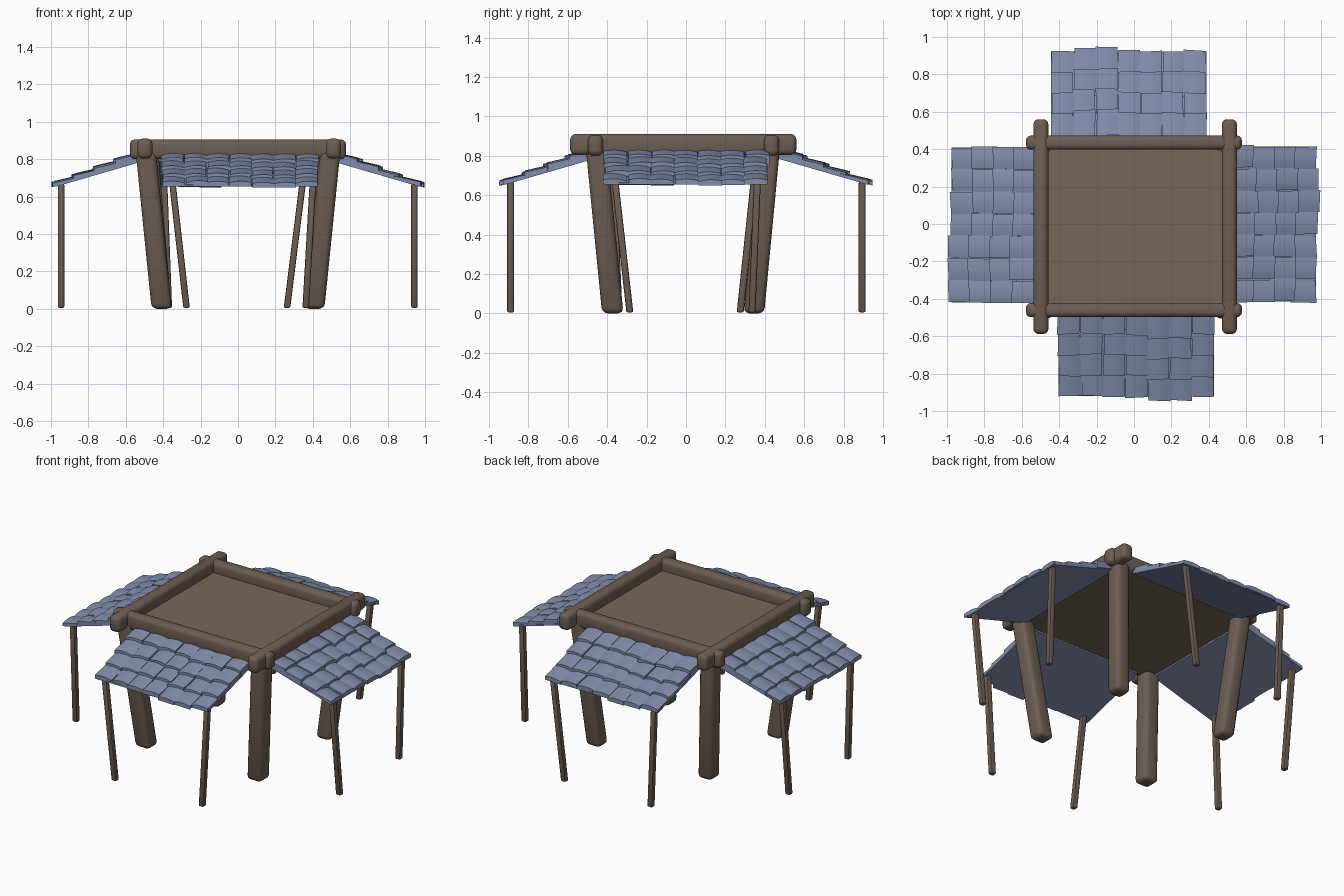
import bpy, bmesh, random
from mathutils import Vector

if "Cube" in bpy.data.objects:
    bpy.data.objects.remove(bpy.data.objects["Cube"])

random.seed(4)


def material(name, rgb):
    m = bpy.data.materials.new(name)
    m.diffuse_color = (*rgb, 1)
    m.use_nodes = True
    m.node_tree.nodes["Principled BSDF"].inputs["Base Color"].default_value = m.diffuse_color
    return m


WOOD = material("dark_wood", (0.15, 0.11, 0.085))
PLANK = material("deck_wood", (0.18, 0.137, 0.096))
TILE = material("blue_tile", (0.22, 0.265, 0.40))


def finish(name, bm, mat):
    bmesh.ops.recalc_face_normals(bm, faces=bm.faces[:])
    me = bpy.data.meshes.new(name)
    bm.to_mesh(me)
    bm.free()
    me.materials.append(mat)
    ob = bpy.data.objects.new(name, me)
    bpy.context.collection.objects.link(ob)
    bpy.ops.object.select_all(action='DESELECT')
    ob.select_set(True)
    bpy.context.view_layer.objects.active = ob
    bpy.ops.object.shade_smooth_by_angle(angle=0.6)
    return ob


def loft(bm, ring_a, ring_b):
    """Closed solid between two matching rings."""
    a = [bm.verts.new(p) for p in ring_a]
    b = [bm.verts.new(p) for p in ring_b]
    n = len(a)
    bm.faces.new(a)
    bm.faces.new(b[::-1])
    for i in range(n):
        j = (i + 1) % n
        bm.faces.new((a[i], b[i], b[j], a[j]))


def timber(name, a, b, side, up, bevel, mat=WOOD, segments=3):
    """Rounded post or beam from a to b; side and up are half widths."""
    a, b, side, up = map(Vector, (a, b, side, up))
    corners = [-side - up, side - up, side + up, -side + up]
    bm = bmesh.new()
    loft(bm, [a + c for c in corners], [b + c for c in corners])
    if bevel:
        bmesh.ops.bevel(bm, geom=bm.edges[:], offset=bevel, segments=segments,
                        profile=0.5, affect='EDGES', clamp_overlap=True)
    return finish(name, bm, mat)


# Crossed top frame
for name, y in (("front_beam", -0.46), ("back_beam", 0.435)):
    timber(name, (-0.578, y, 0.853), (0.577, y, 0.853),
           (0, 0.038, 0), (0, 0, 0.053), 0.026)
for name, x in (("left_beam", -0.498), ("right_beam", 0.51)):
    timber(name, (x, -0.588, 0.857), (x, 0.56, 0.857),
           (0.04, 0, 0), (0, 0, 0.053), 0.026)

# Thick deck slab inside the frame
timber("deck", (-0.5, -0.012, 0.818), (0.51, -0.012, 0.818),
       (0, 0.45, 0), (0, 0, 0.018), 0, PLANK)

# Splayed corner legs
for s, side in ((-1, "left"), (1, "right")):
    timber("front_leg_" + side, (s * 0.408, -0.372, 0), (s * 0.493, -0.455, 0.84),
           (0.054, 0, 0), (0, 0.054, 0), 0.028)
    timber("back_leg_" + side, (s * 0.408, 0.345, 0), (s * 0.478, 0.425, 0.84),
           (0.052, 0, 0), (0, 0.052, 0), 0.028)

# Roof directions: maps across (u), outward (r) and height to world space
SIDES = {
    "right": lambda u, r, z: Vector((r, u, z)),
    "left": lambda u, r, z: Vector((-r, u, z)),
    "front": lambda u, r, z: Vector((u, -r, z)),
    "back": lambda u, r, z: Vector((u, r, z)),
}
SLOPE = 0.29
COLS, ROWS = 7, 4


def roof(name, eave, centre, slip, props):
    to = SIDES[name]
    half = 0.415
    w = 2 * half / COLS
    inner = eave - 0.475

    def height(r):
        return 0.652 + (eave - r) * SLOPE

    # Flat backing board
    bm = bmesh.new()

    def board_ring(r):
        z = height(r)
        return [to(centre + u, r, z + d) for u, d in
                ((-half, 0), (half, 0), (half, 0.01), (-half, 0.01))]
    loft(bm, board_ring(inner), board_ring(eave - 0.003))
    finish(name + "_roof_board", bm, TILE)

    # Overlapping arched tiles, four courses, bedded down on the board
    bm = bmesh.new()
    for row in range(ROWS):
        for col in range(COLS):
            outer = eave - row * 0.111 + slip[col] + random.uniform(-0.004, 0.004)
            top_r = max(outer - 0.14, inner)
            mid = centre - half + (col + 0.5) * w + random.uniform(-0.005, 0.005)
            lift = 0.003 + row * 0.0095 + random.uniform(0, 0.004)
            skew = random.uniform(-0.004, 0.004)
            tilt = random.uniform(-0.003, 0.003)

            def ring(r, shift, drop):
                pts = []
                for t in (-1, -0.5, 0, 0.5, 1):
                    z = height(r) + lift + 0.018 - drop + 0.008 * (1 - t * t) + tilt * t
                    pts.append(to(mid + shift + t * w * 0.5, r + skew * t, z))
                for t in (1, -1):
                    pts.append(to(mid + shift + t * w * 0.5, r + skew * t,
                                  height(r) + 0.003))
                return pts
            loft(bm, ring(top_r, 0, 0.008), ring(outer, skew, 0))
    finish(name + "_roof_tiles", bm, TILE)

    # Two thin props, leaning inwards at the foot
    r = eave - 0.032
    for tag, (foot, head) in zip("ab", props):
        timber(f"{name}_prop_{tag}", to(foot, r, 0.005), to(head, r, 0.668),
               (0.0175, 0, 0), (0, 0.0175, 0), 0.008, WOOD, 2)


roof("right", 0.975, 0.0, [0, 0.0, 0.0, 0.004, 0.02, 0.015, 0],
     [(-0.285, -0.36), (0.335, 0.362)])
roof("left", 0.978, -0.005, [0.012, 0.019, 0.018, 0.002, 0, 0, 0],
     [(-0.34, -0.37), (0.275, 0.345)])
roof("front", 0.922, 0.012, [0, 0, 0, 0.003, 0.022, 0.018, 0.004],
     [(-0.275, -0.35), (0.362, 0.4)])
roof("back", 0.926, -0.028, [0, 0.012, 0.02, 0.002, 0, 0, 0],
     [(-0.37, -0.395), (0.262, 0.345)])
